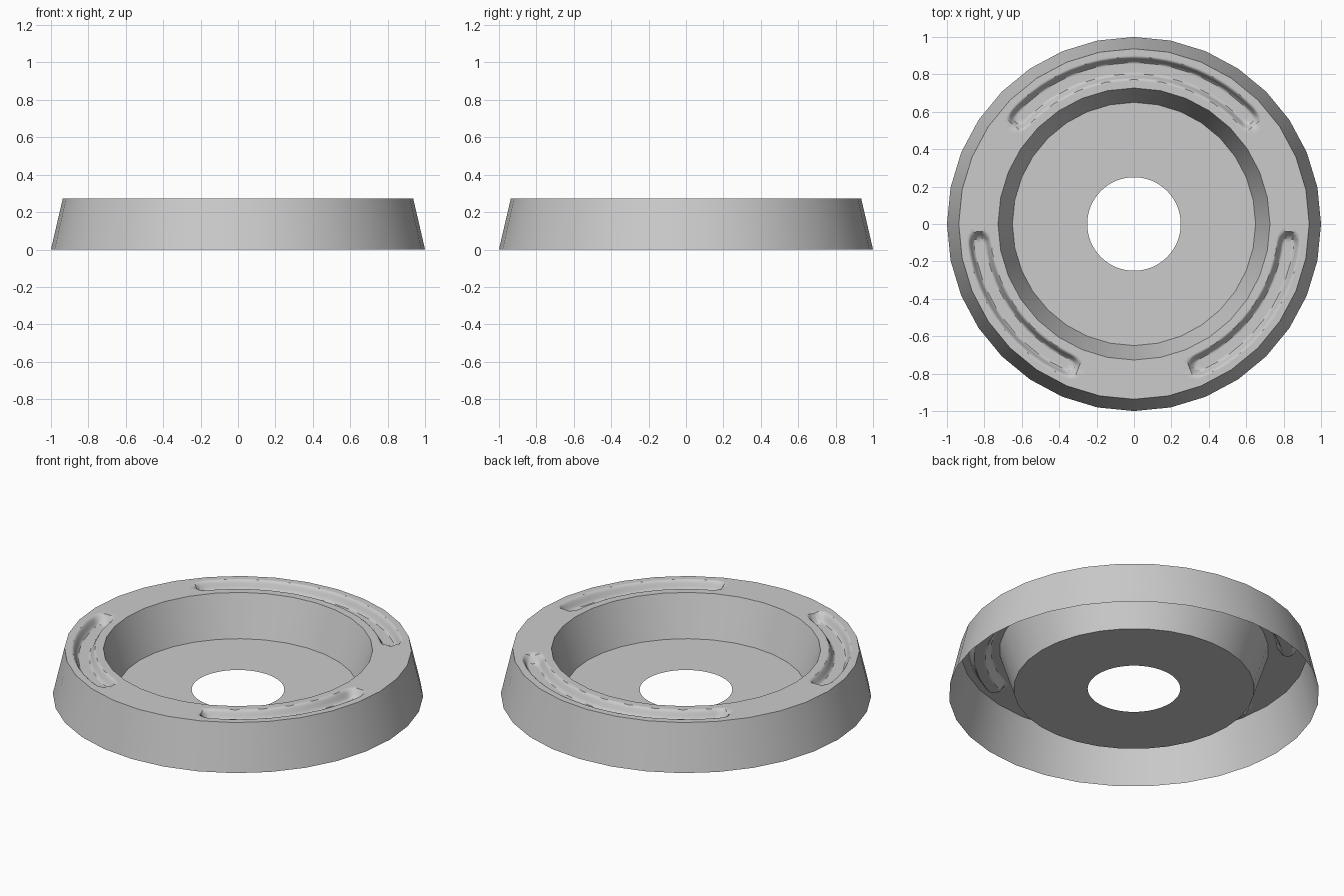
import bpy, bmesh, math

cube = bpy.data.objects.get("Cube")
if cube:
    bpy.data.objects.remove(cube)

SIDES, STEPS = 32, 256
TOP, FLOOR = 0.272, 0.032
R_BASE, R_RIM, R_LIP, R_FLOOR, R_HOLE = 1.0, 0.937, 0.727, 0.65, 0.25

grey = bpy.data.materials.new("plain_grey")
grey.use_nodes = True
colour = (0.6, 0.6, 0.6, 1)
grey.diffuse_color = colour
grey.node_tree.nodes["Principled BSDF"].inputs["Base Color"].default_value = colour

# Pressed grooves: start and end angle of each arc's centre line
GROOVE_R, GROOVE_W, GROOVE_DEPTH = 0.832, 0.062, 0.05
GROOVES = [tuple(map(math.radians, g)) for g in ((43, 137), (-65, -7), (187, 245))]


def facet(angle):
    """Scale that turns a circle into a polygon with SIDES corners."""
    half = math.pi / SIDES
    return math.cos(half) / math.cos(angle % (2 * half) - half)


def groove_drop(radius, angle):
    """Depth of the rounded channel at a point on the top ring."""
    x, y = radius * math.cos(angle), radius * math.sin(angle)
    nearest = 1.0
    for start, end in GROOVES:
        middle, half = (start + end) / 2, (end - start) / 2
        offset = (angle - middle + math.pi) % (2 * math.pi) - math.pi
        a = middle + max(-half, min(half, offset))
        nearest = min(nearest, math.hypot(x - GROOVE_R * math.cos(a),
                                          y - GROOVE_R * math.sin(a)))
    t = max(0.0, min(1.0, (GROOVE_W - nearest) / 0.034))
    return GROOVE_DEPTH * t * t * (3 - 2 * t)


def lathe(name, rows, steps, point):
    """Revolved sheet; point(row, angle) gives radius and height."""
    bm = bmesh.new()
    rings = []
    for row in range(rows):
        ring = []
        for i in range(steps):
            a = 2 * math.pi * i / steps
            r, z = point(row, a)
            ring.append(bm.verts.new((r * math.cos(a), r * math.sin(a), z)))
        rings.append(ring)
    for inner, outer in zip(rings, rings[1:]):
        for i in range(steps):
            j = (i + 1) % steps
            bm.faces.new((inner[i], outer[i], outer[j], inner[j]))
    mesh = bpy.data.meshes.new(name)
    bm.to_mesh(mesh)
    bm.free()
    mesh.materials.append(grey)
    obj = bpy.data.objects.new(name, mesh)
    bpy.context.collection.objects.link(obj)
    bpy.ops.object.select_all(action='DESELECT')
    obj.select_set(True)
    bpy.context.view_layer.objects.active = obj
    bpy.ops.object.shade_smooth_by_angle(angle=math.radians(40))


# Sloping outer skirt, open underneath
skirt = ((R_RIM, TOP), (R_BASE, 0))
lathe("outer_skirt", 2, SIDES, lambda row, a: skirt[row])

# Flat top ring with three channels pressed into it
RING_ROWS = 33


def ring_point(row, a):
    r = (R_LIP + (R_RIM - R_LIP) * row / (RING_ROWS - 1)) * facet(a)
    return r, TOP - groove_drop(r, a)


lathe("grooved_top_ring", RING_ROWS, STEPS, ring_point)

# Tapered well wall
well = ((R_FLOOR, FLOOR), (R_LIP, TOP))
lathe("well_wall", 2, SIDES, lambda row, a: well[row])

# Well floor with a round centre hole
lathe("well_floor", 2, SIDES * 2,
      lambda row, a: (R_FLOOR * facet(a) if row else R_HOLE, FLOOR))
